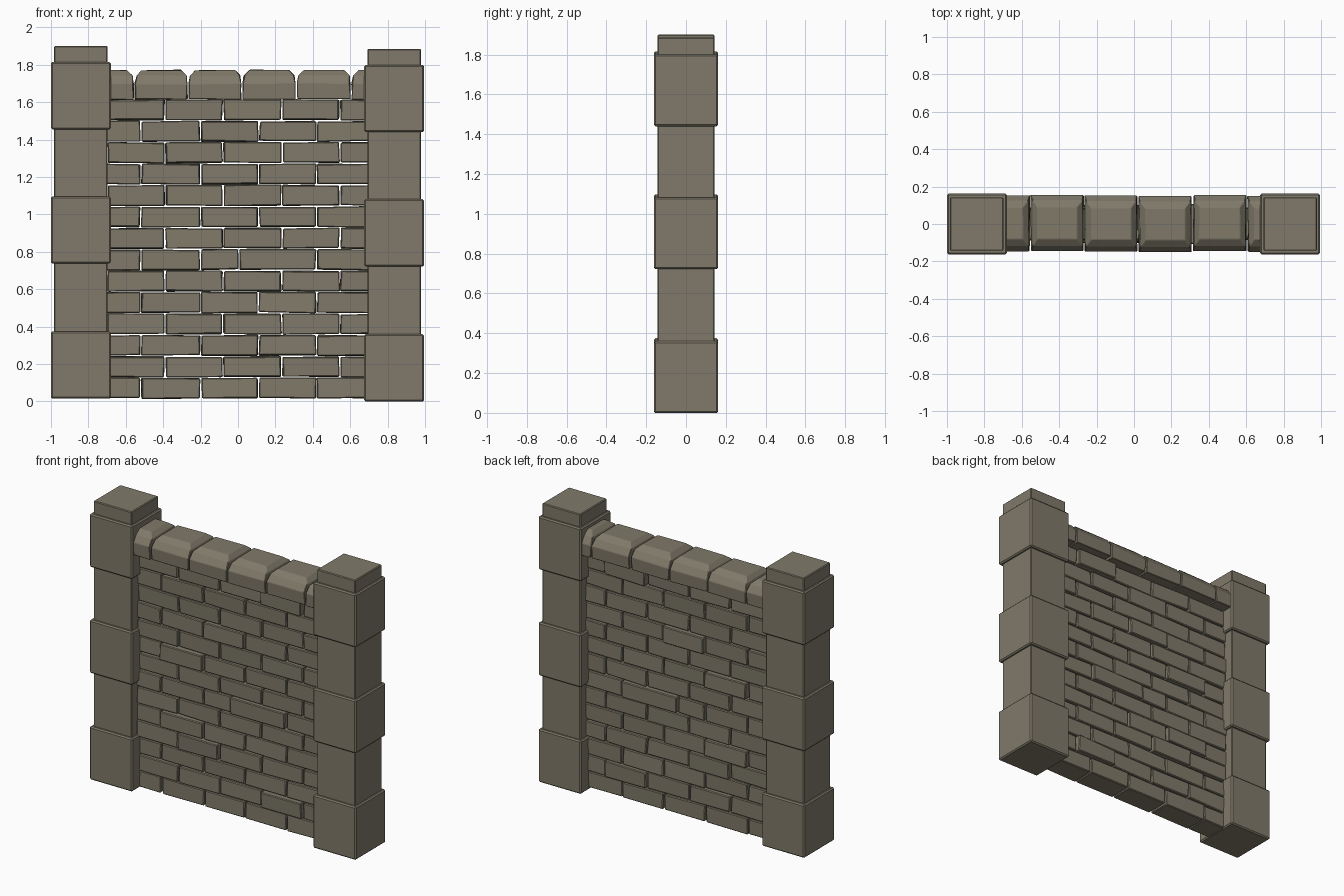
import bpy, bmesh, random
from mathutils import Vector

if "Cube" in bpy.data.objects:
    bpy.data.objects.remove(bpy.data.objects["Cube"])

random.seed(7)
stone = bpy.data.materials.new("warm_grey_stone")
stone.diffuse_color = (0.215, 0.193, 0.142, 1)
stone.use_nodes = True
stone.node_tree.nodes["Principled BSDF"].inputs["Base Color"].default_value = stone.diffuse_color


def finish(bm, name, bevel=0.0):
    bmesh.ops.recalc_face_normals(bm, faces=bm.faces)
    me = bpy.data.meshes.new(name)
    bm.to_mesh(me)
    bm.free()
    me.materials.append(stone)
    ob = bpy.data.objects.new(name, me)
    bpy.context.collection.objects.link(ob)
    if bevel:
        mod = ob.modifiers.new("worn_edges", 'BEVEL')
        mod.width = bevel
        mod.segments = 1
        mod.limit_method = 'ANGLE'
    return ob


def add_box(bm, x0, x1, y0, y1, z0, z1, jitter=0.0):
    vs = bmesh.ops.create_cube(bm, size=1)["verts"]
    for v in vs:
        v.co = Vector((x0 if v.co.x < 0 else x1,
                       y0 if v.co.y < 0 else y1,
                       z0 if v.co.z < 0 else z1))
        v.co += Vector([random.uniform(-jitter, jitter) for _ in range(3)])


# pillars: a slim shaft through three wider blocks
def pillar(side, cx, base):
    bm = bmesh.new()
    add_box(bm, cx - 0.143, cx + 0.143, -0.143, 0.143, base + 0.02, base + 1.885)
    finish(bm, side + "_pillar_shaft", 0.005)
    bm = bmesh.new()
    for z in (0, 0.722, 1.44):
        add_box(bm, cx - 0.16, cx + 0.16, -0.162, 0.162, base + z, base + z + 0.36)
    finish(bm, side + "_pillar_blocks", 0.008)


pillar("left", -0.84, 0.015)
pillar("right", 0.835, 0.0)

# brick courses in running bond, with a few thicker bricks standing proud
EVEN = (-0.82, -0.52, -0.20, 0.11, 0.42, 0.73)
ODD = (-0.70, -0.39, -0.08, 0.235, 0.545, 0.85)
PROUD = {(8, 1), (6, 3), (4, 1), (1, 3), (13, 3), (10, 2), (3, 1)}
bm = bmesh.new()
pitch = 0.1145
for row in range(14):
    joints = list(ODD if row % 2 else EVEN)
    if row == 6:
        joints[3] = 0.005
    z = 0.014 + row * pitch
    for i in range(5):
        d = 0.082 + random.uniform(-0.004, 0.004)
        if (row, i) in PROUD:
            d += 0.02
        add_box(bm, joints[i] + 0.004, joints[i + 1] - 0.004, -d, d,
                z + 0.003, z + pitch - 0.003, 0.004)
finish(bm, "wall_bricks", 0.005)

# coping stones: stacked rings that narrow to a flat top
RINGS = ((1.615, 0.0, 0.147), (1.70, 0.0, 0.150),
         (1.742, 0.006, 0.122), (1.772, 0.034, 0.085))  # z, end inset, half depth
COPING = (-0.84, -0.555, -0.267, 0.022, 0.313, 0.605, 0.85)
bm = bmesh.new()
for a, b in zip(COPING, COPING[1:]):
    a, b = a + 0.004, b - 0.004
    shift = random.uniform(-0.003, 0.006)
    prev = None
    for z, inset, d in RINGS:
        ring = [bm.verts.new((x + random.uniform(-0.004, 0.004), y + shift,
                              z + random.uniform(-0.003, 0.003)))
                for x, y in ((a + inset, -d), (b - inset, -d),
                             (b - inset, d), (a + inset, d))]
        if prev:
            for k in range(4):
                n = (k + 1) % 4
                bm.faces.new((prev[k], prev[n], ring[n], ring[k]))
        else:
            bm.faces.new(ring[::-1])
        prev = ring
    bm.faces.new(prev)
finish(bm, "coping_stones", 0.003)
